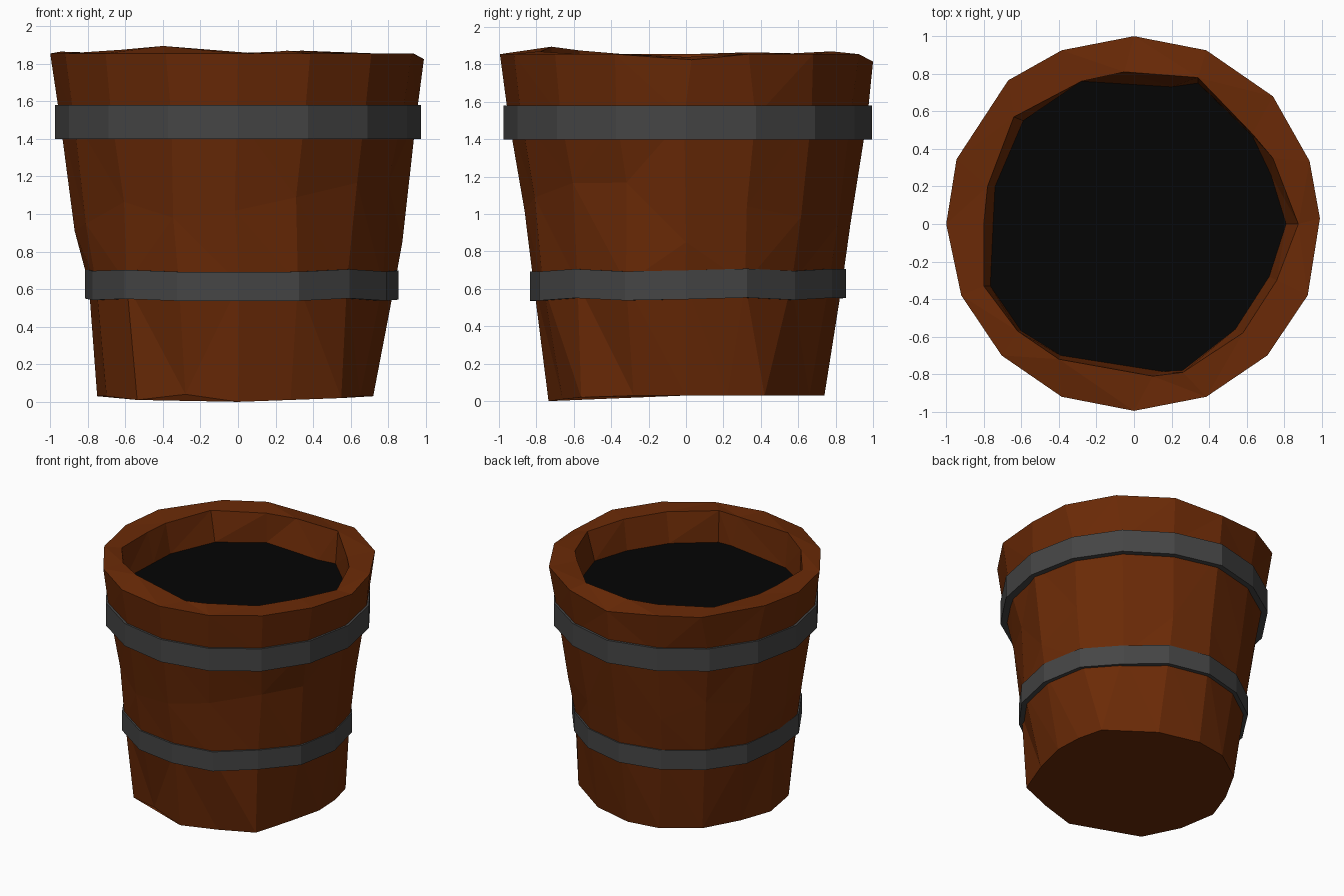
import bpy, bmesh, math, random
from mathutils import Vector

random.seed(4)
SIDES = 16

cube = bpy.data.objects.get("Cube")
if cube:
    bpy.data.objects.remove(cube, do_unlink=True)


def material(name, rgb):
    m = bpy.data.materials.new(name)
    m.use_nodes = True
    m.diffuse_color = (*rgb, 1)
    bsdf = m.node_tree.nodes["Principled BSDF"]
    bsdf.inputs["Base Color"].default_value = (*rgb, 1)
    bsdf.inputs["Roughness"].default_value = 0.8
    return m


wood = material("brown wood", (0.145, 0.023, 0.002))
iron = material("dark iron", (0.060, 0.060, 0.060))
black = material("black contents", (0.0015, 0.0015, 0.0015))


def ring(radii, z, twist=0.0, z_jitter=0.0):
    """Points of a horizontal polygon with the given radii, starting on +x."""
    pts = []
    for i, r in enumerate(radii):
        a = math.tau * i / SIDES + random.uniform(-twist, twist)
        h = z + random.uniform(-z_jitter, z_jitter)
        pts.append(Vector((r * math.cos(a), r * math.sin(a), h)))
    return pts


def outline(xy, z, heights):
    """Points of a drawn outline, with some corners raised or lowered."""
    return [Vector((x, y, heights.get(i, z))) for i, (x, y) in enumerate(xy)]


def make_object(name, bm, mat):
    mesh = bpy.data.meshes.new(name)
    bm.to_mesh(mesh)
    bm.free()
    mesh.materials.append(mat)
    obj = bpy.data.objects.new(name, mesh)
    bpy.context.collection.objects.link(obj)


def loft(name, rings, mat, closed=False, solid_base=False):
    """Skin a list of rings; join last to first, or facet and close the base."""
    bm = bmesh.new()
    loops = [[bm.verts.new(p) for p in r] for r in rings]
    pairs = list(zip(loops, loops[1:]))
    if closed:
        pairs.append((loops[-1], loops[0]))
    for low, high in pairs:
        for i in range(SIDES):
            j = (i + 1) % SIDES
            bm.faces.new((low[i], low[j], high[j], high[i]))
    if solid_base:
        bmesh.ops.triangulate(bm, faces=bm.faces[:], quad_method='SHORT_EDGE')
        bm.faces.new(loops[0][::-1])
    make_object(name, bm, mat)


# Hoop radii, which the wall follows closely
lower_radii = [0.855, 0.85, 0.825, 0.845, 0.855, 0.84, 0.83, 0.825,
               0.815, 0.84, 0.855, 0.85, 0.835, 0.85, 0.84, 0.855]
upper_radii = [0.975] * SIDES
upper_radii[4] = 0.995

# Wooden wall: uneven rings from the base up to the outer rim
base = outline([(0.72, 0), (0.71, 0.22), (0.66, 0.42), (0.32, 0.66),
                (0, 0.74), (-0.25, 0.70), (-0.51, 0.52), (-0.66, 0.25),
                (-0.75, 0), (-0.70, -0.30), (-0.537, -0.555), (-0.28, -0.66),
                (0, -0.735), (0.28, -0.66), (0.55, -0.56), (0.65, -0.28)],
               0.03, {10: 0.01, 11: 0.04, 12: 0, 13: 0.01, 14: 0.02})
lower = ring([r - 0.02 for r in lower_radii], 0.63, 0.01)
middle = ring([0.87 + random.uniform(-0.01, 0.01) for _ in range(SIDES)],
              1.03, 0.03, 0.15)
middle[0] = Vector((0.875, 0, 0.85))
upper = ring([r - 0.025 for r in upper_radii], 1.52, 0.01)
outer = outline([(0.99, 0.03), (0.935, 0.335), (0.74, 0.68), (0.385, 0.925),
                 (0, 1), (-0.385, 0.925), (-0.67, 0.765), (-0.945, 0.345),
                 (-1, 0), (-0.92, -0.38), (-0.705, -0.70), (-0.385, -0.92),
                 (0, -0.995), (0.385, -0.92), (0.71, -0.70), (0.925, -0.38)],
                1.855, {0: 1.825, 4: 1.815, 7: 1.865})

# Inner rim and the level where the contents meet the wall
inner = outline([(0.875, 0), (0.74, 0.35), (0.63, 0.48), (0.34, 0.78),
                 (-0.05, 0.81), (-0.28, 0.76), (-0.64, 0.57), (-0.78, 0.2),
                 (-0.8, 0), (-0.8, -0.33), (-0.62, -0.57), (-0.4, -0.72),
                 (0.1, -0.81), (0.26, -0.79), (0.58, -0.58), (0.76, -0.3)],
                1.855, {0: 1.84, 3: 1.87, 10: 1.875, 11: 1.895, 13: 1.87})
fill = outline([(0.81, 0), (0.73, 0.26), (0.63, 0.47), (0.34, 0.75),
                (0.2, 0.73), (-0.28, 0.76), (-0.59, 0.55), (-0.74, 0.2),
                (-0.75, 0), (-0.765, -0.33), (-0.6, -0.57), (-0.39, -0.7),
                (0.15, -0.785), (0.26, -0.78), (0.54, -0.56), (0.72, -0.28)],
               1.62, {})
loft("bucket_body", [base, lower, middle, upper, outer, inner, fill],
     wood, solid_base=True)

# Dark contents: a flat surface inside the rim
bm = bmesh.new()
bm.faces.new([bm.verts.new(p) for p in fill])
make_object("bucket_contents", bm, black)


# Iron hoops: straight-sided rings around the wall
def hoop(name, radii, z0, z1, wobble=0.0):
    lift = [random.uniform(-wobble, wobble) for _ in range(SIDES)]
    rings = []
    for inset, z in ((0.06, z0), (0, z0), (0, z1), (0.06, z1)):
        pts = ring([r - inset for r in radii], z)
        for p, h in zip(pts, lift):
            p.z += h
        rings.append(pts)
    loft(name, rings, iron, closed=True)


hoop("upper_hoop", upper_radii, 1.40, 1.58)
hoop("lower_hoop", lower_radii, 0.545, 0.70, 0.01)
